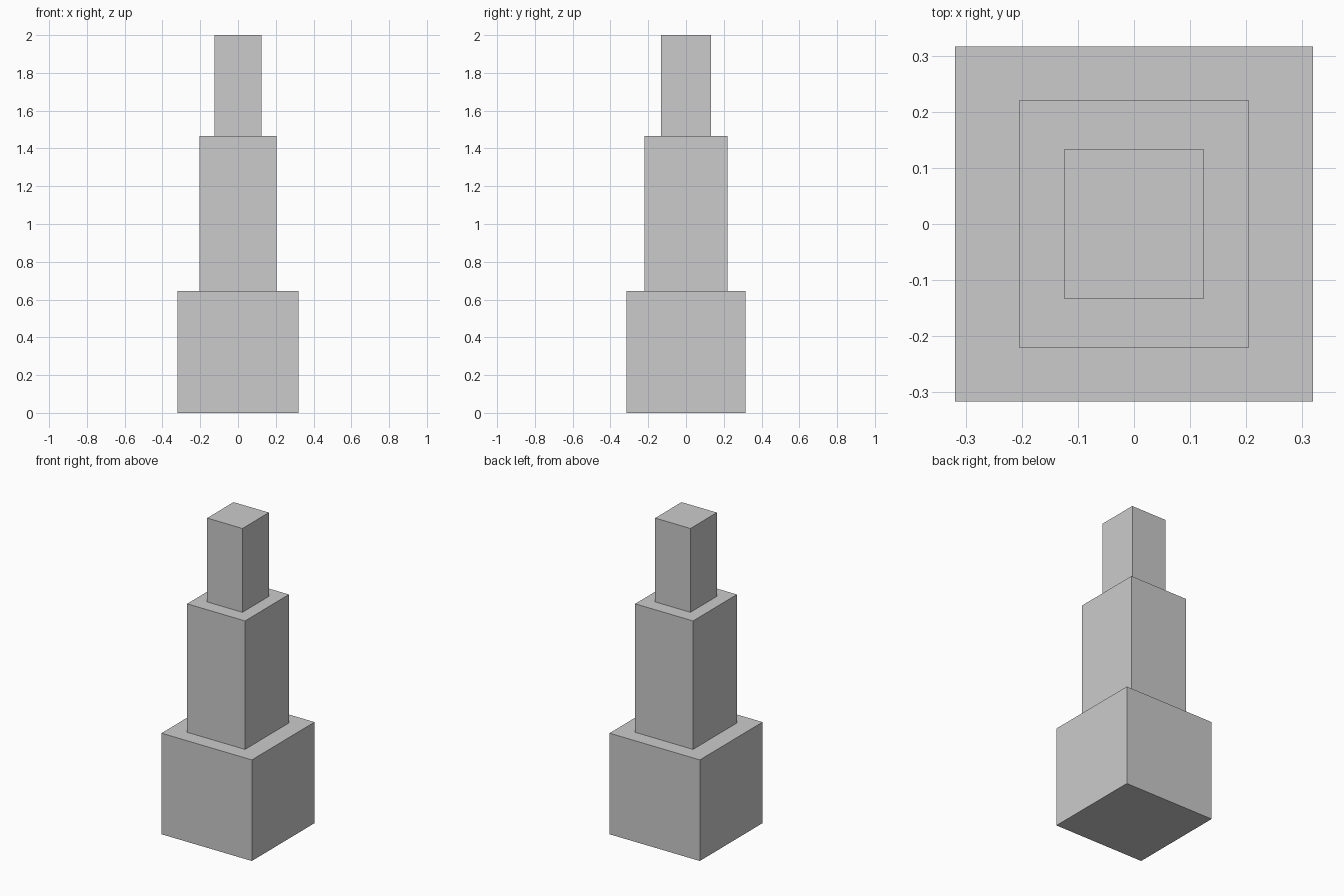
import bpy

if "Cube" in bpy.data.objects:
    bpy.data.objects.remove(bpy.data.objects["Cube"])


def add_tier(name, width, depth, bottom, top):
    """Add a box centred on the vertical axis between two heights."""
    bpy.ops.mesh.primitive_cube_add(size=1, location=(0, 0, (bottom + top) / 2))
    tier = bpy.context.object
    tier.name = name
    tier.scale = (width, depth, top - bottom)
    bpy.ops.object.transform_apply(location=False, rotation=False, scale=True)
    return tier


# Three stacked tower tiers, wide to narrow
add_tier("base_tier", 0.638, 0.632, 0.0, 0.645)
add_tier("middle_tier", 0.409, 0.442, 0.645, 1.465)
add_tier("top_tier", 0.249, 0.266, 1.465, 2.0)
